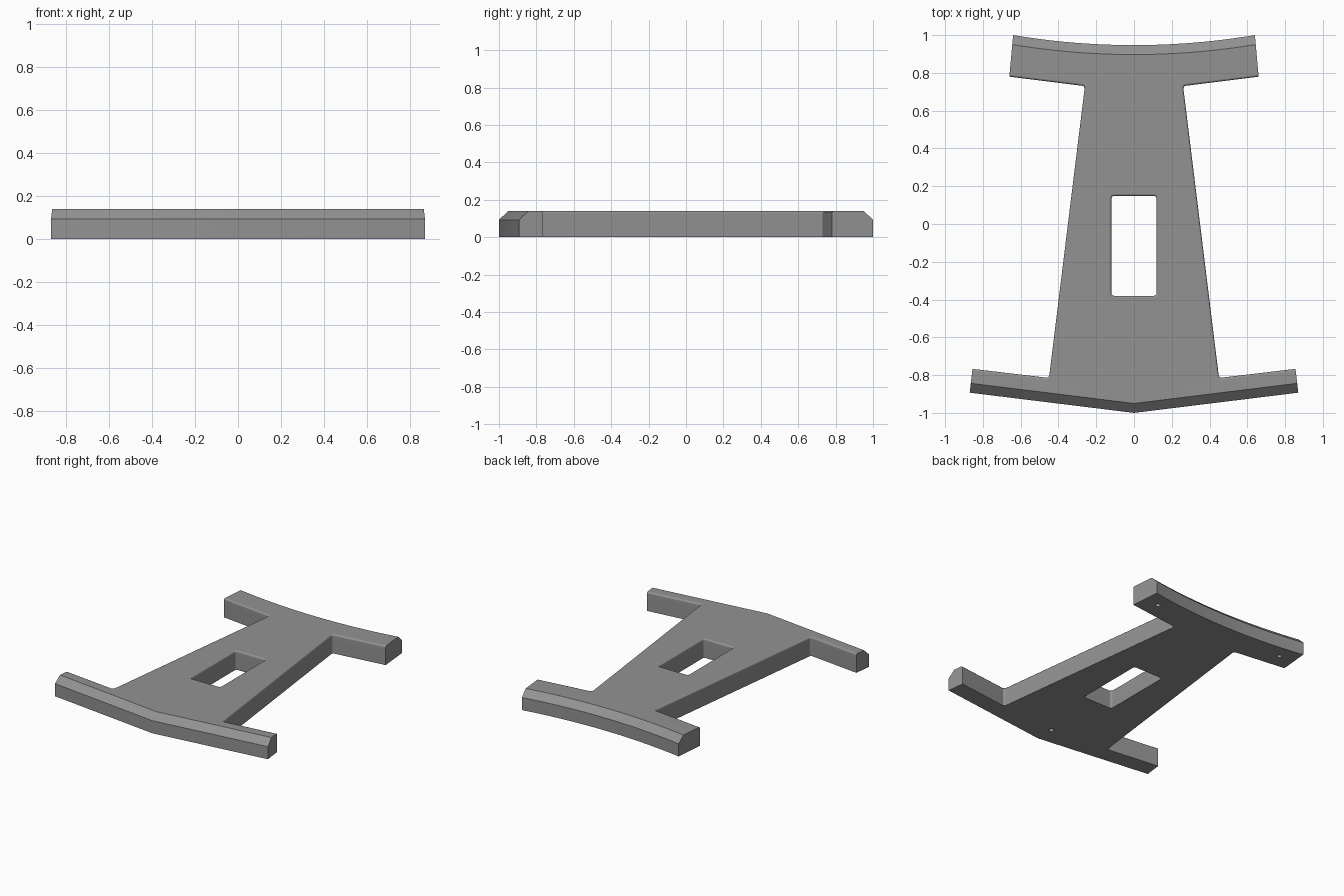
import bpy, bmesh, math
from mathutils import Vector

if "Cube" in bpy.data.objects:
    bpy.data.objects.remove(bpy.data.objects["Cube"])

HEIGHT, CHAMFER_Z, CHAMFER, ROUND = 0.14, 0.093, 0.05, 0.012

grey = bpy.data.materials.new("mid grey")
grey.diffuse_color = (0.29, 0.29, 0.29, 1)
grey.use_nodes = True
grey.node_tree.nodes["Principled BSDF"].inputs["Base Color"].default_value = grey.diffuse_color


def fillet(corner, n1, n2, rad=0.014, steps=4):
    """Rounded concave corner: (point, direction into material, kind)."""
    n1, n2 = Vector(n1).normalized(), Vector(n2).normalized()
    centre = Vector(corner) - rad * (n1 + n2)
    out = []
    for i in range(steps + 1):
        n = n1.lerp(n2, i / steps).normalized()
        out.append((centre + rad * n, n, "round"))
    return out


def point(p, d, kind):
    return (Vector(p), Vector(d).normalized(), kind)


# Right half of the outline, from front tip to back centre
half = [
    point((0, -1), (0, 1), "chamfer"),
    point((0.87, -0.893), (-0.12, 0.99), "chamfer"),
    point((0.855, -0.767), (0.12, -0.99), "round"),
]
half += fillet((0.45, -0.815), (0.12, -0.99), (-0.99, -0.12))
half += fillet((0.26, 0.73), (-0.99, -0.12), (-0.12, 0.99))
half += [
    point((0.66, 0.78), (-0.09, 0.99), "round"),
    point((0.64, 1.0), (0.09, -0.99), "chamfer"),
]
# Hollow curve along the back edge
sag = 0.053
radius = (0.64 ** 2 + sag ** 2) / (2 * sag)
sweep = math.asin(0.64 / radius)
for i in range(11, -1, -1):
    d = Vector((math.sin(sweep * i / 12), -math.cos(sweep * i / 12)))
    half.append((Vector((0, 0.947 + radius)) + radius * d, d, "chamfer"))
mirrored = [(Vector((-p.x, p.y)), Vector((-d.x, d.y)), k)
            for p, d, k in reversed(half[1:-1])]
outline = half + mirrored

# Rectangular window through the body
window = []
for x, y, n1, n2 in [(0.12, 0.148, (1, 0), (0, 1)), (-0.12, 0.148, (0, 1), (-1, 0)),
                     (-0.12, -0.38, (-1, 0), (0, -1)), (0.12, -0.38, (0, -1), (1, 0))]:
    window += fillet((x, y), n1, n2)

# Section levels: (height, chamfer inset, rounding inset)
levels = [(0, 0, 0), (CHAMFER_Z, 0, 0)]
for a in (0, 30, 60, 90):
    s, c = math.sin(math.radians(a)), math.cos(math.radians(a))
    z = HEIGHT - ROUND * (1 - s)
    levels.append((z, CHAMFER * (z - CHAMFER_Z) / (HEIGHT - CHAMFER_Z), ROUND * (1 - c)))

bm = bmesh.new()


def bridge(rings):
    for a, b in zip(rings, rings[1:]):
        for i in range(len(a)):
            j = (i + 1) % len(a)
            bm.faces.new((a[i], a[j], b[j], b[i]))


def wall(loop):
    rings = []
    for z, cut, rnd in levels:
        rings.append([bm.verts.new((*(p + d * (cut if k == "chamfer" else rnd)), z))
                      for p, d, k in loop])
    bridge(rings)
    return rings[0], rings[-1]


def cap(rings):
    edges = [bm.edges.get((r[i], r[(i + 1) % len(r)])) for r in rings for i in range(len(r))]
    bmesh.ops.triangle_fill(bm, edges=edges, use_beauty=True, use_dissolve=False)


outer_low, outer_high = wall(outline)
win_low, win_high = wall(window)

# Blind screw holes underneath
hole_rings = []
for hx, hy in [(-0.53, 0.88), (0.53, 0.88), (0, -0.86)]:
    pair = [[bm.verts.new((hx + 0.017 * math.cos(math.tau * i / 16),
                           hy + 0.017 * math.sin(math.tau * i / 16), z))
             for i in range(16)] for z in (0, 0.08)]
    bridge(pair)
    bm.faces.new(pair[1])
    hole_rings.append(pair[0])

cap([outer_high, win_high])
cap([outer_low, win_low] + hole_rings)
bmesh.ops.recalc_face_normals(bm, faces=bm.faces)

mesh = bpy.data.meshes.new("base_plate")
bm.to_mesh(mesh)
bm.free()
mesh.materials.append(grey)
plate = bpy.data.objects.new("base_plate", mesh)
bpy.context.collection.objects.link(plate)
bpy.context.view_layer.objects.active = plate
plate.select_set(True)
bpy.ops.object.shade_smooth_by_angle(angle=math.radians(35))
weighted = plate.modifiers.new("weighted_normals", "WEIGHTED_NORMAL")
weighted.keep_sharp = True
